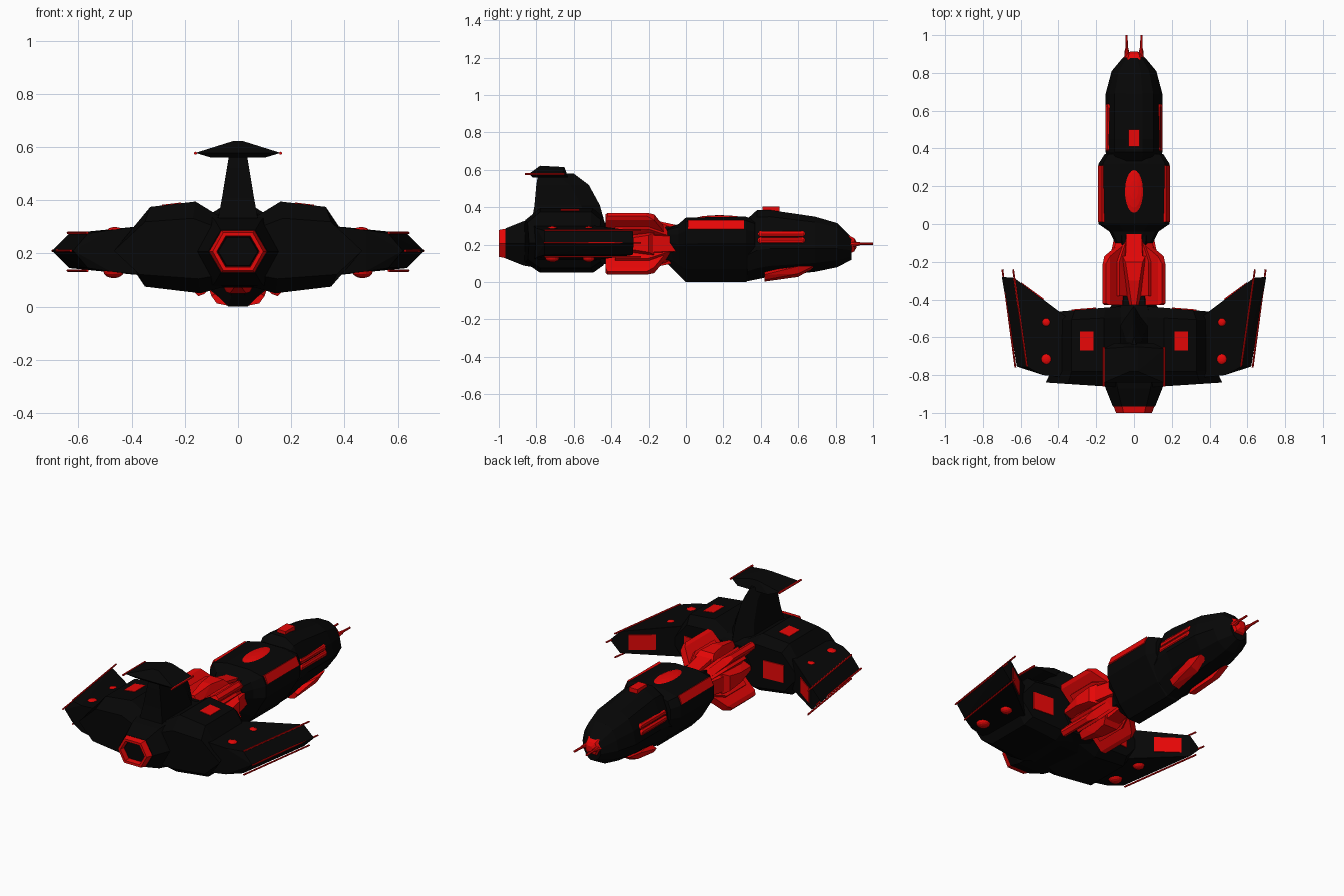
import bpy, bmesh
from math import sin, cos, pi
from mathutils import Vector

if "Cube" in bpy.data.objects:
    bpy.data.objects.remove(bpy.data.objects["Cube"])

def material(name, col):
    m = bpy.data.materials.new(name)
    m.diffuse_color = (*col, 1)
    m.use_nodes = True
    m.node_tree.nodes["Principled BSDF"].inputs["Base Color"].default_value = m.diffuse_color
    return m

BLACK = material("black_hull", (0.002, 0.002, 0.002))
RED = material("red_trim", (0.8, 0.002, 0.002))

def finish(name, bm, mat):
    bmesh.ops.recalc_face_normals(bm, faces=bm.faces)
    me = bpy.data.meshes.new(name)
    bm.to_mesh(me)
    bm.free()
    me.materials.append(mat)
    ob = bpy.data.objects.new(name, me)
    bpy.context.collection.objects.link(ob)
    return ob

def hull(name, pts, mat):
    bm = bmesh.new()
    for p in pts:
        bm.verts.new(p)
    bmesh.ops.convex_hull(bm, input=bm.verts)
    bmesh.ops.delete(bm, geom=[v for v in bm.verts if not v.link_faces], context='VERTS')
    bmesh.ops.dissolve_limit(bm, angle_limit=0.01, verts=bm.verts, edges=bm.edges)
    return finish(name, bm, mat)

def loft(name, rings, mat):
    bm = bmesh.new()
    vs = [[bm.verts.new(p) for p in r] for r in rings]
    n = len(vs[0])
    for a, b in zip(vs, vs[1:]):
        for i in range(n):
            j = (i + 1) % n
            bm.faces.new((a[i], a[j], b[j], b[i]))
    bm.faces.new(vs[0])
    bm.faces.new(vs[-1])
    return finish(name, bm, mat)

def ellipsoid(name, c, r, mat, seg=16):
    bm = bmesh.new()
    bmesh.ops.create_uvsphere(bm, u_segments=seg, v_segments=8, radius=1)
    for v in bm.verts:
        v.co = [c[i] + v.co[i] * r[i] for i in range(3)]
    return finish(name, bm, mat)

def tube(name, p, q, r1, r2, n, mat):
    p, q = Vector(p), Vector(q)
    d = (q - p).normalized()
    u = d.orthogonal().normalized()
    v = d.cross(u)
    pts = []
    for c, r in ((p, r1), (q, r2)):
        pts += [c + r * (cos(2 * pi * i / n) * u + sin(2 * pi * i / n) * v) for i in range(n)]
    return hull(name, pts, mat)

def section(shape, y, w, zb, zt):
    half = [(u * w, y, zb + v * (zt - zb)) for u, v in shape]
    return half + [(-x, yy, z) for x, yy, z in reversed(half)]

def hexring(y, w, h, zc=0.207):
    return [(a * w, y, zc + b * h) for a, b in
            ((1, 0), (.58, 1), (-.58, 1), (-1, 0), (-.58, -1), (.58, -1))]

def box(x0, x1, y0, y1, z0, z1):
    return [(x, y, z) for x in (x0, x1) for y in (y0, y1) for z in (z0, z1)]

# forward fuselage and wider mid fuselage
NOSE = [(.25, 0), (.72, .16), (1, .42), (.9, .68), (.68, .9), (.3, 1)]
MID = [(.2, 0), (.55, .2), (1, .6), (1, .8), (.88, .94), (.4, 1)]
loft("forward_fuselage", [section(NOSE, *r) for r in (
    (.885, .055, .12, .24), (.81, .118, .08, .315), (.69, .15, .055, .35),
    (.45, .15, .03, .385), (.38, .15, .015, .385), (.33, .14, .005, .34))], BLACK)
loft("mid_fuselage", [section(MID, *r) for r in (
    (.37, .155, .03, .33), (.32, .187, 0, .35), (0, .187, 0, .345),
    (-.04, .13, .04, .31), (-.1, .1, .1, .29))], BLACK)

# neck and rear body
loft("neck", [hexring(-.04, .115, .095), hexring(-.2, .09, .08), hexring(-.46, .1, .1)], BLACK)
loft("rear_body", [hexring(-.43, .12, .11), hexring(-.55, .17, .135), hexring(-.8, .17, .13),
                   hexring(-.87, .15, .118), hexring(-.965, .112, .08)], BLACK)

# engine nozzle
loft("engine_nozzle", [hexring(-.955, .112, .08), hexring(-1, .095, .072),
                       hexring(-1, .08, .058), hexring(-.96, .078, .056)], RED)
loft("engine_core", [hexring(-.955, .08, .058), hexring(-.972, .074, .052)], BLACK)

# inner wing block: humped cross-section tapered at front and back
HUMP = [(0, .09), (.14, .05), (.35, .075), (.44, .21), (.33, .375), (.16, .395), (.07, .34), (0, .34)]
def hump(y, sx, sz, skew):
    half = [(x * sx, y + skew * x, .21 + (z - .21) * sz) for x, z in HUMP]
    return half + [(-x, yy, z) for x, yy, z in reversed(half[1:-1])]
loft("inner_wing", [hump(-.43, .95, .75, -.08), hump(-.49, 1, 1, -.05),
                    hump(-.78, 1, 1, 0), hump(-.87, 1.06, .66, .07)], BLACK)

# vertical fin and tailplane
loft("tail_fin", [[(0, yf, z), (w, yf - .1, z), (w, yr, z), (-w, yr, z), (-w, yf - .1, z)]
     for z, w, yf, yr in ((.3, .08, -.43, -.83), (.41, .06, -.46, -.81),
                          (.52, .042, -.52, -.8), (.58, .032, -.6, -.79))], BLACK)
hull("tailplane", [p for s in (1, -1) for p in (
    (s * .02, -.78, .622), (s * .02, -.65, .615), (s * .16, -.84, .578), (s * .16, -.66, .578),
    (s * .1, -.82, .56), (s * .1, -.63, .56))], BLACK)

# canopy, dorsal block, nose cap
ellipsoid("canopy", (0, .18, .338), (.056, .132, .02), RED, 20)
hull("dorsal_block", box(-.028, .028, .41, .5, .37, .403), RED)
loft("nose_cap", [hexring(.87, .06, .05, .2), hexring(.9, .045, .035, .2), hexring(.912, .02, .015, .2)], RED)

for s, side in ((1, "right"), (-1, "left")):
    # outer wing with needles along its ridges and tip edge
    pts = [(s * .70, -.28, .21), (s * .62, -.755, .21)]
    for k, zn in ((1, .277), (-1, .135)):
        pts += [(s * x, y, .21 + k * h) for x, y, h in
                ((.3, -.535, .097), (.41, -.455, .088), (.3, -.82, .097), (.48, -.8, .078),
                 (.635, -.285, .065), (.565, -.757, .065))]
        tube(f"ridge_needle_{side}", (s * .64, -.24, zn), (s * .567, -.755, zn), .005, .005, 6, RED)
    hull(f"outer_wing_{side}", pts, BLACK)
    tube(f"edge_needle_{side}", (s * .697, -.24, .21), (s * .628, -.76, .21), .005, .005, 6, RED)
    # red panels on the leading faces and on top of the wing
    hull(f"leading_panel_{side}", [(s * (x + dx), y + dy, z)
         for x, y in ((.48, -.4025), (.6, -.315)) for dx, dy in ((-.004, .006), (.006, -.008))
         for z in (.165, .255)], RED)
    hull(f"root_panel_{side}", [(s * x, y + d, z) for x, y in ((.2, -.446), (.33, -.4565))
         for d in (-.01, .004) for z in (.16, .265)], RED)
    hull(f"wing_panel_{side}", [(s * x, y, z + d) for x, z in ((.215, .3885), (.285, .380))
         for y in (-.67, -.57) for d in (-.01, .003)], RED)
    # wing lights above and below
    for y, r in ((-.52, .023), (-.715, .028)):
        ellipsoid(f"upper_light_{side}", (s * .463, y, .287), (r, r, .012), RED)
        ellipsoid(f"lower_light_{side}", (s * .468, y, .131), (r + .01, r + .01, .024), RED)
    # fuselage shoulder panel
    hull(f"shoulder_panel_{side}", [(s * (x + d), y, z + d / 2) for x, z in ((.187, .282), (.166, .331))
         for y in (.01, .31) for d in (-.015, .004)], RED)
    # twin side tubes and slanted underslung gun
    for z, x in ((.255, .124), (.222, .132)):
        tube(f"side_gun_{side}", (s * x, .4, z), (s * x, .62, z), .02, .02, 10, RED)
        ellipsoid(f"side_gun_front_{side}", (s * x, .62, z), (.02, .02, .02), RED, 10)
        ellipsoid(f"side_gun_rear_{side}", (s * x, .4, z), (.02, .02, .02), RED, 10)
    hull(f"lower_gun_{side}", [(s * x, y, z) for x, y, z in (
        (.035, .42, .003), (.08, .42, .012), (.1, .42, .04), (.06, .42, .06),
        (.05, .6, .028), (.1, .6, .045), (.115, .6, .085), (.1, .68, .085), (.06, .68, .075))], RED)
    # nose prongs and tailplane needles
    tube(f"prong_base_{side}", (s * .035, .87, .2), (s * .039, .93, .205), .018, .009, 8, RED)
    tube(f"nose_prong_{side}", (s * .038, .9, .205), (s * .04, 1, .205), .008, .006, 6, RED)
    tube(f"tail_needle_{side}", (s * .16, -.86, .577), (s * .16, -.65, .577), .006, .006, 6, RED)

# red neck cluster: narrow pods on the four sides, slab fins on the diagonals
def polar(pts, a):
    return [(r * cos(a) - t * sin(a), y, .205 + r * sin(a) + t * cos(a)) for r, t, y in pts]

for k in range(4):
    pod, wedge, fin, slat = [], [], [], []
    for t in (1, -1):
        pod += [(.06, t * .04, -.43), (.13, t * .012, -.43), (.155, t * .03, -.3),
                (.15, t * .045, -.2), (.12, t * .06, -.17), (.07, t * .06, -.17)]
        wedge += [(.06, t * .055, -.2), (.13, t * .045, -.19), (.1, t * .04, -.05), (.07, t * .045, -.05)]
        fin += [(.08, t * .022, -.43), (.2, t * .022, -.43), (.222, t * .012, -.42), (.222, t * .012, -.21),
                (.2, t * .022, -.17), (.08, t * .022, -.1)]
        slat += [(.07, t * .045, -.38), (.15, t * .04, -.38), (.15, t * .04, -.2), (.09, t * .035, -.08)]
    a = k * pi / 2
    hull("neck_pod", polar(pod, a), RED)
    hull("neck_pod_wedge", polar(wedge, a), RED)
    hull("neck_fin", polar(fin, a + pi / 4), RED)
    hull("neck_fin_root", polar(slat, a + pi / 4), RED)
